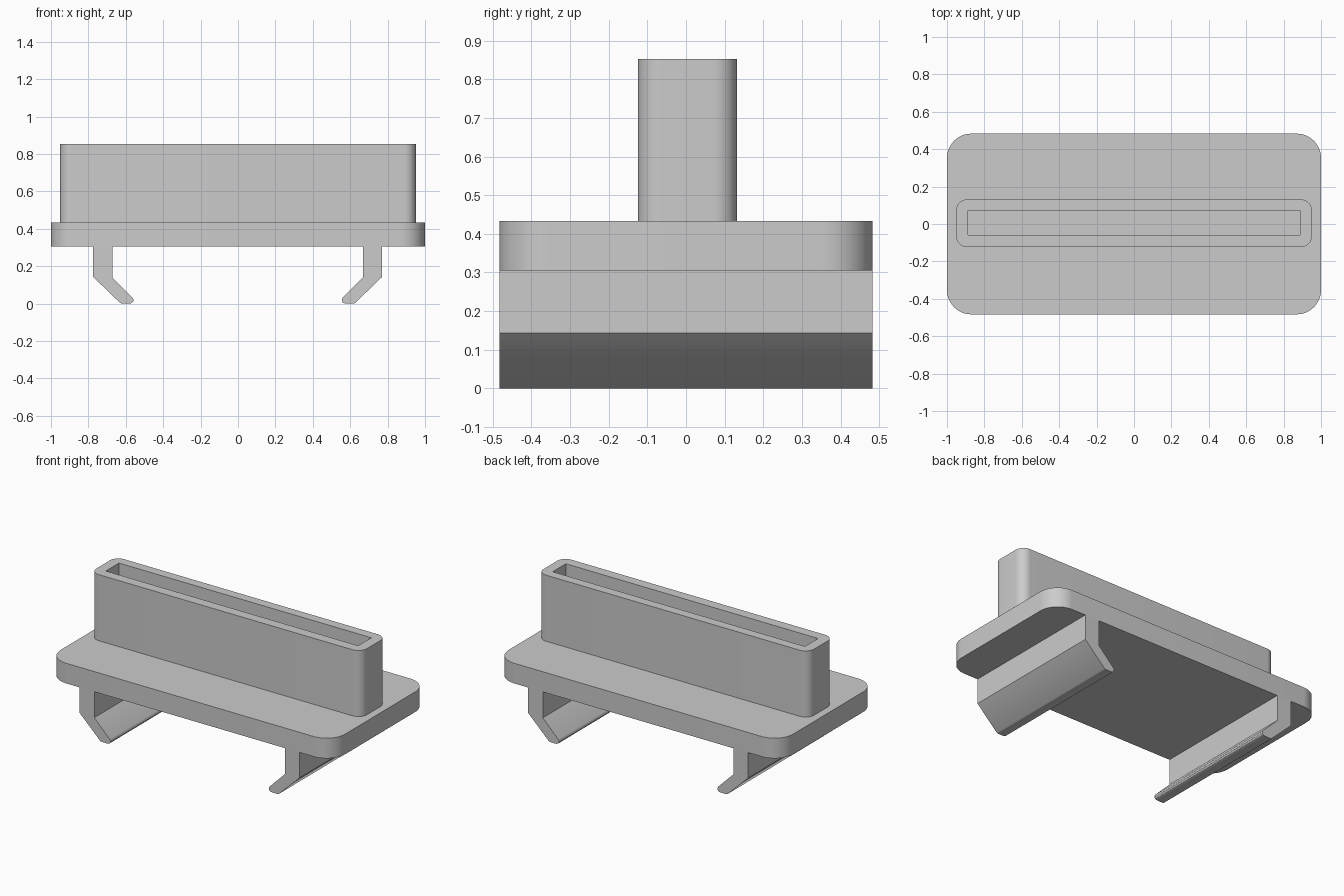
import bpy, bmesh, math
from mathutils import Vector

cube = bpy.data.objects.get("Cube")
if cube:
    bpy.data.objects.remove(cube, do_unlink=True)

grey = bpy.data.materials.new("light grey plastic")
grey.use_nodes = True
grey.diffuse_color = (0.6, 0.6, 0.6, 1)
grey.node_tree.nodes["Principled BSDF"].inputs["Base Color"].default_value = (0.6, 0.6, 0.6, 1)


def prism(name, outline, depth):
    """Extrude a closed 3D outline along a depth vector."""
    bm = bmesh.new()
    face = bm.faces.new([bm.verts.new(p) for p in outline])
    ext = bmesh.ops.extrude_face_region(bm, geom=[face])
    verts = [v for v in ext["geom"] if isinstance(v, bmesh.types.BMVert)]
    bmesh.ops.translate(bm, verts=verts, vec=Vector(depth))
    bmesh.ops.recalc_face_normals(bm, faces=bm.faces)
    mesh = bpy.data.meshes.new(name)
    bm.to_mesh(mesh)
    bm.free()
    mesh.materials.append(grey)
    obj = bpy.data.objects.new(name, mesh)
    bpy.context.collection.objects.link(obj)
    return obj


def rounded_rect(hx, hy, radius, z, cy=0.0, steps=12):
    """Rectangle outline with rounded corners."""
    points = []
    for corner, (sx, sy) in enumerate(((1, 1), (-1, 1), (-1, -1), (1, -1))):
        for i in range(steps + 1):
            a = math.pi / 2 * (corner + i / steps)
            points.append((sx * (hx - radius) + radius * math.cos(a),
                           cy + sy * (hy - radius) + radius * math.sin(a), z))
    return points


def activate(obj):
    bpy.ops.object.select_all(action="DESELECT")
    obj.select_set(True)
    bpy.context.view_layer.objects.active = obj


HALF_DEPTH = 0.483
PLATE_BOTTOM, PLATE_TOP, SLEEVE_TOP = 0.305, 0.433, 0.853

# Base plate with rounded corners
plate = prism("base_plate", rounded_rect(1.0, HALF_DEPTH, 0.13, PLATE_BOTTOM),
              (0, 0, PLATE_TOP - PLATE_BOTTOM))

# Upright sleeve, hollowed by a square-cornered slot
sleeve = prism("sleeve", rounded_rect(0.951, 0.128, 0.06, PLATE_TOP, 0.004),
               (0, 0, SLEEVE_TOP - PLATE_TOP))
slot = [(x, y, 0.4) for x, y in ((-0.887, -0.06), (0.887, -0.06), (0.887, 0.072), (-0.887, 0.072))]
cutter = prism("slot_cutter", slot, (0, 0, 0.6))
cutter.hide_render = True
cut = sleeve.modifiers.new("slot", "BOOLEAN")
cut.operation = "DIFFERENCE"
cut.solver = "EXACT"
cut.object = cutter
activate(sleeve)
bpy.ops.object.modifier_apply(modifier=cut.name)
bpy.data.objects.remove(cutter, do_unlink=True)

# Inward-angled clips below the plate, with rounded tips
clip = [(0.773, PLATE_BOTTOM), (0.773, 0.143), (0.628, 0.003), (0.62, 0.0), (0.575, 0.0),
        (0.563, 0.005), (0.557, 0.014), (0.557, 0.023), (0.562, 0.032), (0.67, 0.14),
        (0.67, PLATE_BOTTOM)]
parts = [plate, sleeve]
for name, side in (("left_clip", 1), ("right_clip", -1)):
    outline = [(side * x - 0.002, -HALF_DEPTH, z) for x, z in clip]
    parts.append(prism(name, outline, (0, 2 * HALF_DEPTH, 0)))

# Smooth the rounded corners, keep the edges crisp
for part in parts:
    activate(part)
    bpy.ops.object.shade_smooth_by_angle(angle=math.radians(30))
